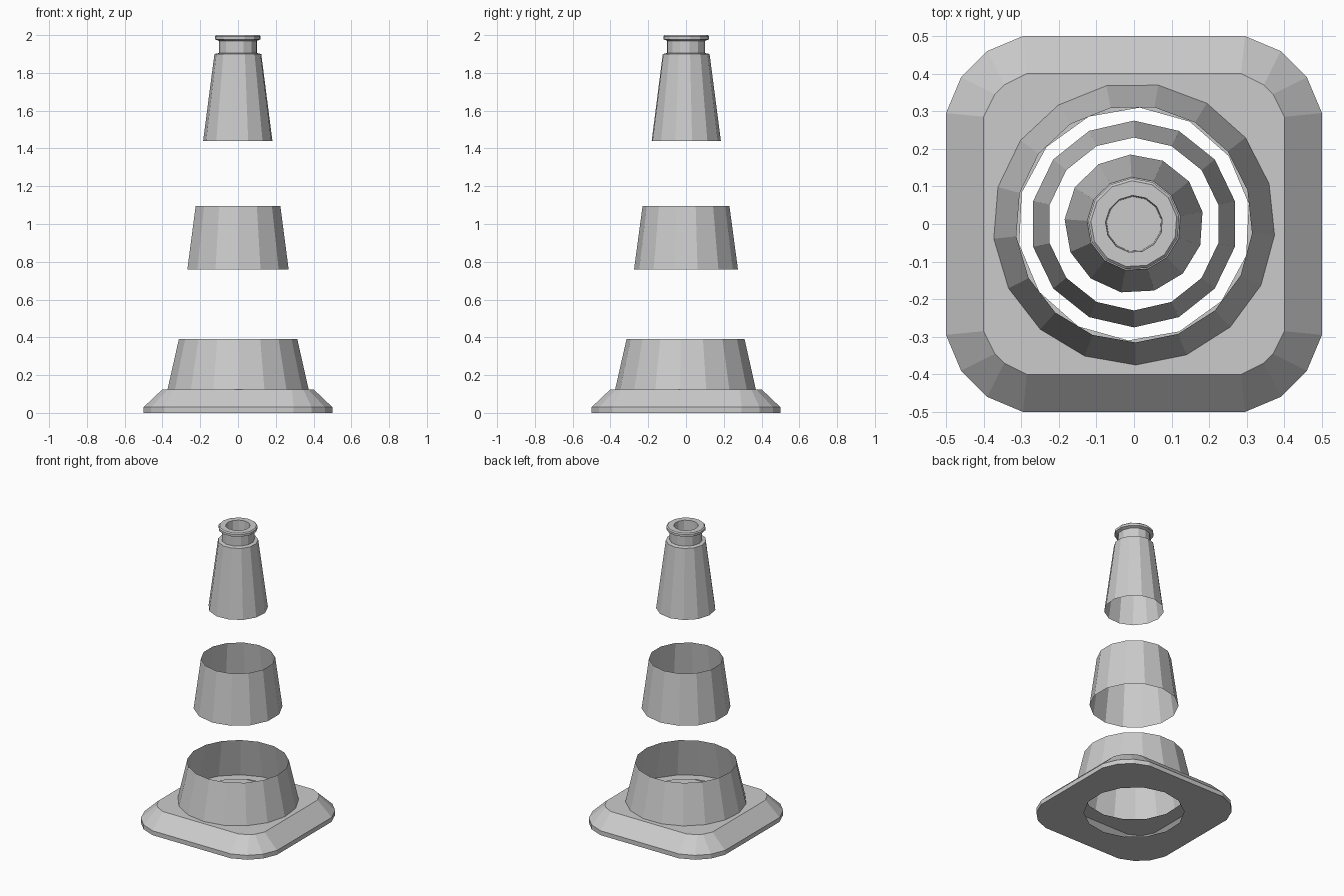
import bpy, bmesh
from math import cos, sin, pi, radians

if "Cube" in bpy.data.objects:
    bpy.data.objects.remove(bpy.data.objects["Cube"])


def finish(name, bm):
    mesh = bpy.data.meshes.new(name)
    bm.to_mesh(mesh)
    bm.free()
    obj = bpy.data.objects.new(name, mesh)
    bpy.context.collection.objects.link(obj)
    return obj


def ring(bm, r, z, n, phase):
    return [bm.verts.new((r * cos(phase + 2 * pi * i / n),
                          r * sin(phase + 2 * pi * i / n), z)) for i in range(n)]


def bridge(bm, a, b):
    n = len(a)
    for i in range(n):
        j = (i + 1) % n
        bm.faces.new((a[i], a[j], b[j], b[i]))


def lathe(name, profile, n, phase_deg, cap_end=False):
    bm = bmesh.new()
    rings = [ring(bm, r, z, n, radians(phase_deg)) for r, z in profile]
    for a, b in zip(rings, rings[1:]):
        bridge(bm, a, b)
    if cap_end:
        bm.faces.new(rings[-1])
    return finish(name, bm)


def plate_ring(bm, corner, z):
    # Rotate one rounded corner through four quarter turns
    verts = []
    for k in range(4):
        for x, y in corner:
            for _ in range(k):
                x, y = -y, x
            verts.append(bm.verts.new((x, y, z)))
    return verts


def annulus(bm, outer, r, n, phase):
    # Flat plate between an outline and a round opening
    inner = ring(bm, r, outer[0].co.z, n, radians(phase))
    loops = [outer, inner]
    edges = []
    for loop in loops:
        for i in range(len(loop)):
            a, b = loop[i], loop[(i + 1) % len(loop)]
            edges.append(bm.edges.get((a, b)) or bm.edges.new((a, b)))
    bmesh.ops.triangle_fill(bm, edges=edges, use_beauty=True,
                            normal=(0, 0, 1 if outer[0].co.z > 0.05 else -1))


# Square foot: hollow shell with rounded corners and sloping rim
OUTER = [(0.50, 0.295), (0.46, 0.39), (0.39, 0.46), (0.295, 0.50)]
INNER = [(0.40, 0.285), (0.37, 0.345), (0.345, 0.37), (0.285, 0.40)]
bm = bmesh.new()
bottom = plate_ring(bm, OUTER, 0.0)
edge = plate_ring(bm, OUTER, 0.03)
top = plate_ring(bm, INNER, 0.125)
bridge(bm, bottom, edge)
bridge(bm, edge, top)
annulus(bm, bottom, 0.31, 14, 10)
annulus(bm, top, 0.31, 14, 10)
finish("foot_plate", bm)

# Open cone bands
lathe("lower_band", [(0.375, 0.125), (0.315, 0.39)], 17, -4.6)
lathe("middle_band", [(0.275, 0.76), (0.230, 1.095)], 14, 180 / 14)

# Tip with shoulder, neck, lip and recessed hole
lathe("cone_tip", [(0.185, 1.44), (0.125, 1.90), (0.102, 1.905), (0.102, 1.97),
                   (0.122, 1.978), (0.122, 1.993), (0.115, 2.0),
                   (0.076, 2.0), (0.073, 1.91)], 13, 10, cap_end=True)
